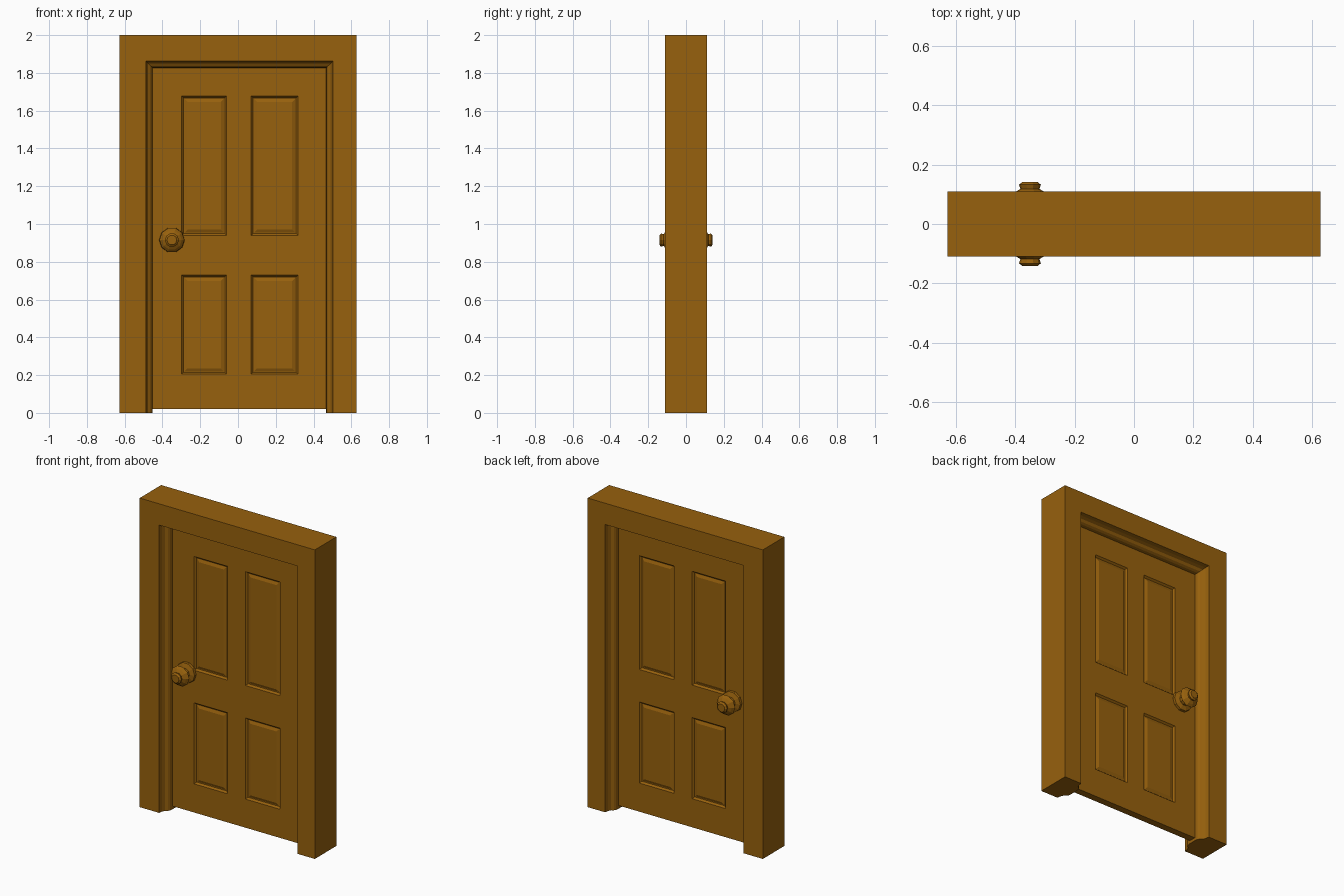
import bpy, bmesh, math
from mathutils import Vector

if "Cube" in bpy.data.objects:
    bpy.data.objects.remove(bpy.data.objects["Cube"])

wood = bpy.data.materials.new("brown wood")
wood.diffuse_color = (0.31, 0.119, 0.004, 1)
wood.use_nodes = True
wood.node_tree.nodes["Principled BSDF"].inputs["Base Color"].default_value = wood.diffuse_color


def finish(bm, name, recalc=True):
    if recalc:
        bmesh.ops.recalc_face_normals(bm, faces=bm.faces[:])
    me = bpy.data.meshes.new(name)
    bm.to_mesh(me)
    bm.free()
    me.materials.append(wood)
    ob = bpy.data.objects.new(name, me)
    bpy.context.collection.objects.link(ob)
    return ob


# Door frame: moulded jamb profile swept up, across and down
X0, X1, TOP, D = -0.627, 0.627, 2.0, 0.11        # outer edge and half depth
A0, A1, ATOP = -0.488, 0.502, 1.862              # opening at the face
half = [(0.0, -D), (0.004, -0.085), (0.012, -0.067), (0.026, -0.058), (0.034, -0.045), (0.036, -0.02)]
inner = half + [(e, -y) for e, y in reversed(half)]
bm = bmesh.new()
rings = []
for left, top in ((1, 0), (1, 1), (0, 1), (0, 0)):
    ring = [(X0 if left else X1, -D, TOP if top else 0)]
    for e, y in inner:
        ring.append((A0 + e if left else A1 - e, y, ATOP - e if top else 0))
    ring.append((X0 if left else X1, D, TOP if top else 0))
    rings.append([bm.verts.new(p) for p in ring])
n = len(rings[0])
for a, b in zip(rings, rings[1:]):
    for i in range(n):
        j = (i + 1) % n
        bm.faces.new((a[i], a[j], b[j], b[i]))
bm.faces.new(rings[0])
bm.faces.new(rings[-1])
finish(bm, "door_frame")

# Door slab: cut into a grid, then the four panels are inset on both sides
XS = [-0.298, -0.06, 0.07, 0.318]
ZS = [0.205, 0.73, 0.94, 1.677]
T = 0.023
bm = bmesh.new()
bmesh.ops.create_cube(bm, size=1)
for v in bm.verts:
    v.co = Vector((0.006 + v.co.x * 0.93, v.co.y * 2 * T, 0.925 + v.co.z * 1.81))
for axis, cuts in ((Vector((1, 0, 0)), XS), (Vector((0, 0, 1)), ZS)):
    for c in cuts:
        bmesh.ops.bisect_plane(bm, geom=bm.verts[:] + bm.edges[:] + bm.faces[:],
                               plane_co=axis * c, plane_no=axis)
bmesh.ops.recalc_face_normals(bm, faces=bm.faces[:])


def is_panel(f):
    c = f.calc_center_median()
    in_x = XS[0] < c.x < XS[1] or XS[2] < c.x < XS[3]
    in_z = ZS[0] < c.z < ZS[1] or ZS[2] < c.z < ZS[3]
    return abs(f.normal.y) > 0.9 and in_x and in_z


panels = [f for f in bm.faces if is_panel(f)]
for thick, depth in ((0.010, -0.012), (0.005, 0.0), (0.016, 0.007)):
    bmesh.ops.inset_individual(bm, faces=panels, thickness=thick, depth=depth,
                               use_even_offset=True)
finish(bm, "door_panelled", False)

# Door knobs: turned rosette, neck, knob and end button
SIDES = 10
profile = [(0.018, 0.068), (0.038, 0.066), (0.048, 0.036), (0.07, 0.036),
           (0.092, 0.066), (0.106, 0.052), (0.118, 0.032), (0.132, 0.037), (0.141, 0.026)]
for side, name in ((-1, "front_knob"), (1, "back_knob")):
    bm = bmesh.new()
    loops = []
    for y, r in profile:
        loops.append([bm.verts.new((-0.35 + r * math.cos(2 * math.pi * k / SIDES), side * y,
                                    0.915 + r * math.sin(2 * math.pi * k / SIDES)))
                      for k in range(SIDES)])
    for a, b in zip(loops, loops[1:]):
        for k in range(SIDES):
            j = (k + 1) % SIDES
            bm.faces.new((a[k], a[j], b[j], b[k]))
    bm.faces.new(loops[0])
    bm.faces.new(loops[-1])
    finish(bm, name)
